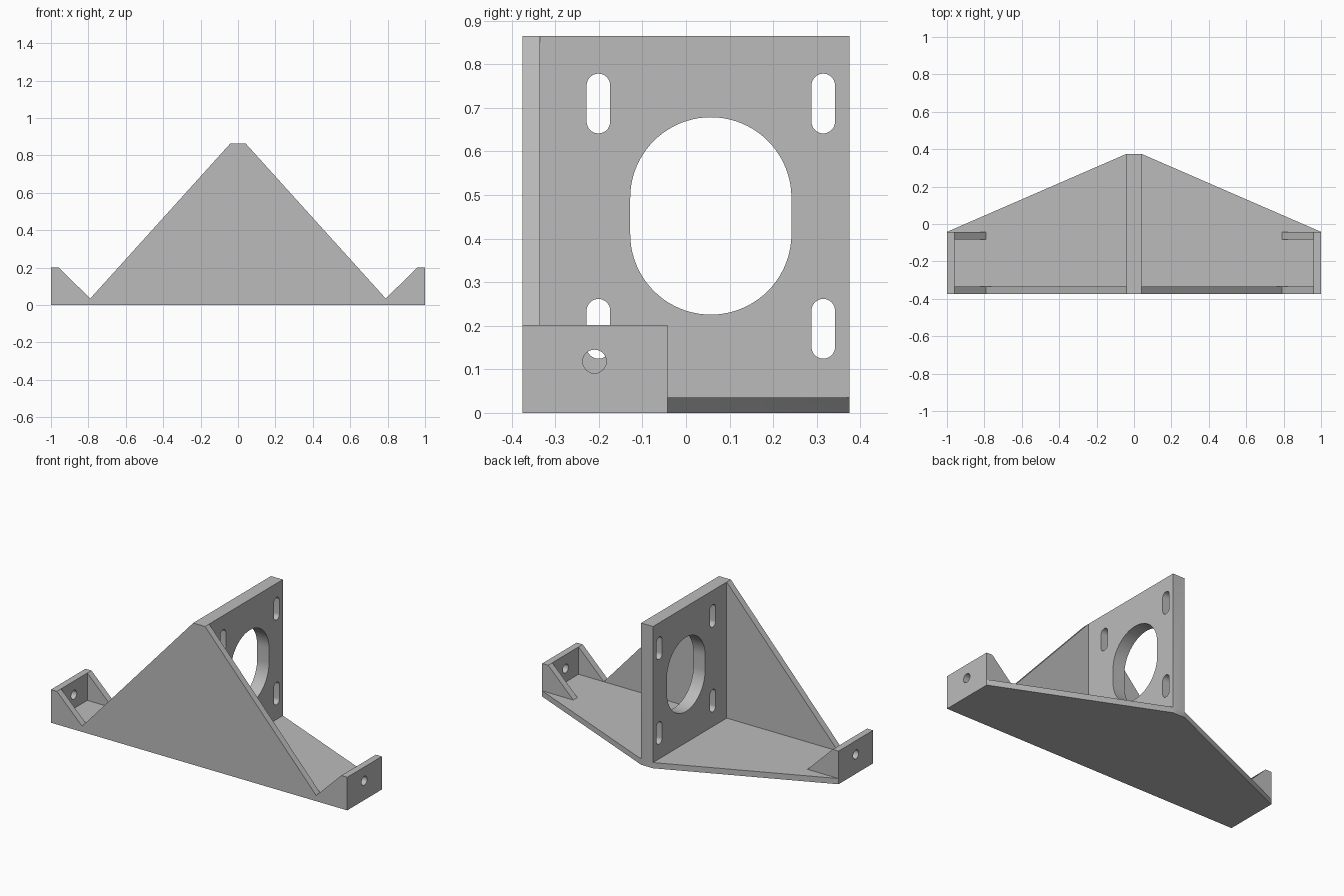
import bpy
import bmesh
from math import pi, sin, cos
from mathutils import Vector

cube = bpy.data.objects.get("Cube")
if cube:
    bpy.data.objects.remove(cube, do_unlink=True)

grey = bpy.data.materials.new("plain_grey")
grey.use_nodes = True
colour = (0.5, 0.5, 0.5, 1)
grey.diffuse_color = colour
grey.node_tree.nodes["Principled BSDF"].inputs["Base Color"].default_value = colour

# Main dimensions
T = 0.04                     # wall thickness
FLOOR = 0.035                # floor thickness
FRONT, BACK = -0.375, 0.375
TOP = 0.865
EAR_BACK, EAR_TOP = -0.042, 0.202
FOOT = 0.79                  # where the sloping edges meet the floor

PLACE = {
    "x": lambda u, v, d: (d, u, v),
    "y": lambda u, v, d: (u, d, v),
    "z": lambda u, v, d: (u, v, d),
}


def prism(name, outline, axis, start, end):
    """Extrude a 2D outline along an axis."""
    bm = bmesh.new()
    place = PLACE[axis]
    face = bm.faces.new([bm.verts.new(place(u, v, start)) for u, v in outline])
    made = bmesh.ops.extrude_face_region(bm, geom=[face])["geom"]
    shift = Vector(place(0, 0, end - start))
    bmesh.ops.translate(bm, vec=shift, verts=[g for g in made if isinstance(g, bmesh.types.BMVert)])
    bmesh.ops.recalc_face_normals(bm, faces=bm.faces)
    mesh = bpy.data.meshes.new(name)
    bm.to_mesh(mesh)
    bm.free()
    mesh.materials.append(grey)
    obj = bpy.data.objects.new(name, mesh)
    bpy.context.collection.objects.link(obj)
    return obj


def rect(u0, u1, v0, v1):
    return [(u0, v0), (u1, v0), (u1, v1), (u0, v1)]


def mirrored(half):
    """Complete a right-hand outline with its mirror image."""
    return half + [(-u, v) for u, v in reversed(half)]


def slot(y, z, radius, straight=0.0, steps=24):
    """Upright slot outline; a circle when there is no straight part."""
    points = []
    for side, turn in ((1, 0), (-1, pi)):
        for i in range(steps + 1):
            if not straight and i == steps:
                continue
            a = turn + pi * i / steps
            points.append((y + radius * cos(a), z + side * straight / 2 + radius * sin(a)))
    return points


def combine(target, tool, operation):
    mod = target.modifiers.new(operation.lower(), "BOOLEAN")
    mod.operation = operation
    mod.solver = "EXACT"
    mod.object = tool
    bpy.context.view_layer.objects.active = target
    bpy.ops.object.modifier_apply(modifier=mod.name)
    bpy.data.objects.remove(tool, do_unlink=True)


# Tapered floor
bracket = prism("mounting_bracket",
                mirrored([(1, FRONT), (1, EAR_BACK), (T, BACK)]), "z", 0, FLOOR)

# Front wall: tall central peak with a small brace at each end
wall = prism("front_wall",
             mirrored([(1, 0), (1, EAR_TOP), (1 - T, EAR_TOP), (FOOT, FLOOR), (T, TOP)]),
             "y", FRONT, FRONT + T)
combine(bracket, wall, "UNION")

# Upright centre plate
plate = prism("centre_plate", rect(FRONT, BACK, 0, TOP), "x", -T, T)
combine(bracket, plate, "UNION")

# End ears, each with a rear brace
for side, name in ((1, "left"), (-1, "right")):
    ear = prism(name + "_ear", rect(FRONT, EAR_BACK, 0, EAR_TOP), "x", side * (1 - T), side)
    combine(bracket, ear, "UNION")
    brace = prism(name + "_brace",
                  [(side * u, v) for u, v in
                   ((1, 0), (1, EAR_TOP), (1 - T, EAR_TOP), (FOOT, FLOOR), (FOOT, 0))],
                  "y", EAR_BACK - T, EAR_BACK)
    combine(bracket, brace, "UNION")

# Large opening and four adjustment slots through the centre plate
combine(bracket, prism("opening", slot(0.057, 0.452, 0.185, 0.083, 40), "x", -0.1, 0.1), "DIFFERENCE")
for y in (-0.201, 0.315):
    for z in (0.193, 0.71):
        combine(bracket, prism("slot", slot(y, z, 0.027, 0.083), "x", -0.1, 0.1), "DIFFERENCE")

# Screw hole through each ear
for side in (1, -1):
    combine(bracket, prism("screw_hole", slot(-0.21, 0.118, 0.027), "x", side * 0.9, side * 1.1),
            "DIFFERENCE")

# Smooth hole walls, crisp edges
bpy.ops.object.select_all(action="DESELECT")
bracket.select_set(True)
bpy.context.view_layer.objects.active = bracket
bpy.ops.object.shade_smooth_by_angle()
